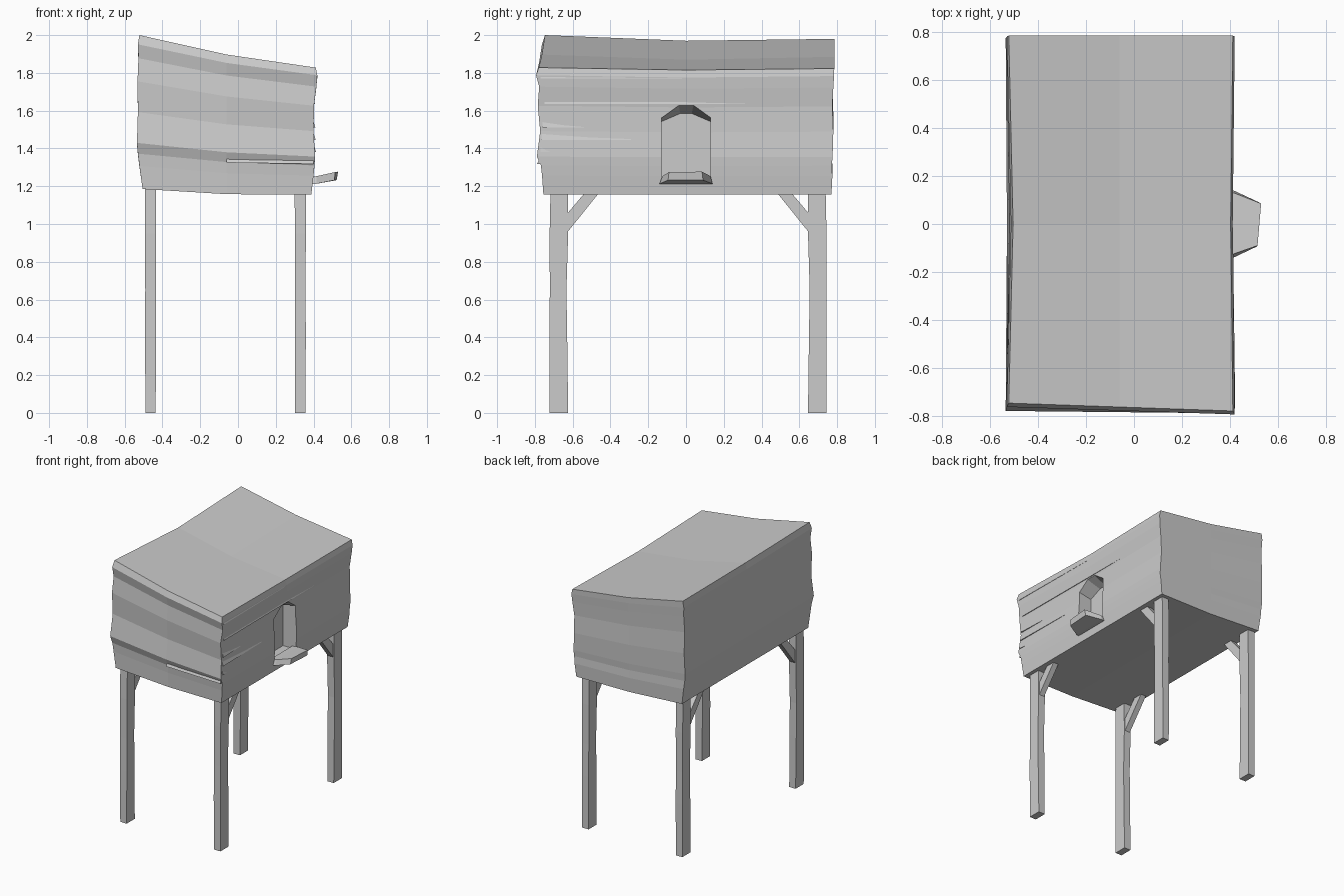
import bpy, bmesh
from mathutils import Vector

cube = bpy.data.objects.get("Cube")
if cube:
    bpy.data.objects.remove(cube, do_unlink=True)

grey = bpy.data.materials.new("weathered_grey")
grey.use_nodes = True
grey.diffuse_color = (0.6, 0.6, 0.6, 1)
grey.node_tree.nodes["Principled BSDF"].inputs["Base Color"].default_value = grey.diffuse_color


def finish(name, bm):
    bmesh.ops.recalc_face_normals(bm, faces=bm.faces)
    mesh = bpy.data.meshes.new(name)
    bm.to_mesh(mesh)
    bm.free()
    mesh.materials.append(grey)
    obj = bpy.data.objects.new(name, mesh)
    bpy.context.collection.objects.link(obj)
    return obj


def skin(bm, rings):
    """Bridge equal-length rings of points; returns the vertex rings."""
    rows = [[bm.verts.new(p) for p in ring] for ring in rings]
    n = len(rows[0])
    for a, b in zip(rows, rows[1:]):
        for i in range(n):
            j = (i + 1) % n
            bm.faces.new((a[i], a[j], b[j], b[i]))
    return rows


def loft(name, rings):
    bm = bmesh.new()
    rows = skin(bm, rings)
    bm.faces.new(rows[0])
    bm.faces.new(rows[-1])
    return finish(name, bm)


# Body: wavy wall outlines at rising heights, under a sagging sloped roof
levels = (0, .15, .23, .30, .50, .70, .85, .94, 1)
front = (.755, .76, .765, .785, .765, .775, .765, .78, .765)
right = (.388, .40, .405, .408, .40, .402, .415, .42, .412)
back = (.77, .775, .772, .776, .78, .775, .78, .784, .785)
left = (.505, .522, .53, .535, .53, .532, .527, .53, .522)
bottom_z = {-1: 1.185, 0: 1.158, 1: 1.155}
top_z = {-1: (2.0, 1.97, 1.98), 0: (1.897, 1.87, 1.885), 1: (1.828, 1.815, 1.823)}
around = ((-1, -1), (0, -1), (1, -1), (1, 0), (1, 1), (0, 1), (-1, 1), (-1, 0))


def wall_point(k, sx, sy):
    t = levels[k]
    pinch = 0.018 * t * (sy == 0)
    x = {-1: -left[k] + pinch, 0: -0.06, 1: right[k] - pinch / 2}[sx]
    y = {-1: -front[k], 0: 0, 1: back[k]}[sy]
    if sy < 0:
        y -= 0.035 * x * t
    low = bottom_z[sx]
    return Vector((x, y, low + t * (top_z[sx][sy + 1] - low)))


bm = bmesh.new()
rows = skin(bm, [[wall_point(k, *s) for s in around] for k in range(len(levels))])
for row, k in ((rows[0], 0), (rows[-1], len(levels) - 1)):
    centre = bm.verts.new(wall_point(k, 0, 0))
    for i in (0, 2, 4, 6):
        bm.faces.new((row[i - 1], row[i], row[i + 1], centre))
body = finish("coop_body", bm)

# Doorway: arched recess, narrowing slightly inward
def arch(x, drop, half):
    return [(x, -.13, 1.23), (x, .13, 1.23), (x, .13, 1.565 - drop / 2),
            (x, half, 1.63 - drop), (x, -half, 1.63 - drop), (x, -.13, 1.565 - drop / 2)]


cutter = loft("doorway_cutter", [arch(.29, .045, .03), arch(.405, 0, .04), arch(.5, 0, .04)])
cutter.hide_render = True
cut = body.modifiers.new("doorway", "BOOLEAN")
cut.operation = "DIFFERENCE"
cut.solver = "EXACT"
cut.object = cutter
graph = bpy.context.evaluated_depsgraph_get()
carved = bpy.data.meshes.new_from_object(body.evaluated_get(graph))
body.modifiers.clear()
body.data = carved
bpy.data.objects.remove(cutter, do_unlink=True)

# Landing ledge: tapered board tilting upward
loft("landing_ledge", [
    [(.37, -.14, 1.21), (.37, .14, 1.21), (.37, .125, 1.25), (.37, -.125, 1.25)],
    [(.415, -.14, 1.213), (.415, .14, 1.213), (.415, .13, 1.253), (.415, -.125, 1.253)],
    [(.51, -.095, 1.232), (.522, .09, 1.232), (.53, .085, 1.277), (.515, -.09, 1.275)]])

# Lapped plank edges, thin wedges tapering to nothing along the wall
def lap(name, start, end, out):
    start, end, out = Vector(start), Vector(end), Vector(out)
    up = Vector((0, 0, .05))
    loft(name, [[start - out, start + out, start - out + up],
                [end - out, end + out * .3, end - out + up / 2]])


for i, (z, y0, y1, x) in enumerate(((1.77, -.77, -.02, .414), (1.51, -.76, -.54, .402),
                                    (1.445, -.765, -.29, .403), (1.38, -.77, -.7, .406),
                                    (1.635, -.75, .7, .4))):
    lap(f"side_plank_lap_{i + 1}", (x, y0, z), (x - .004, y1, z), (.008, 0, 0))
lap("front_plank_lap", (.40, -.776, 1.318), (-.06, -.778, 1.325), (0, -.012, 0))

# Legs with slightly uneven faces, each with a diagonal brace toward the middle
for side, x in (("left", .33), ("right", -.463)):
    for end, s, y in (("front", -1, .673), ("back", 1, .695)):
        rings = []
        for z, wx, wy, dy in ((0, .027, .049, 0), (.4, .029, .047, .003), (.65, .028, .044, .004),
                              (.95, .029, .049, 0), (1.19, .03, .046, -.002)):
            cy = s * (y + dy)
            rings.append([(x - wx, cy - wy, z), (x + wx, cy - wy, z),
                          (x + wx, cy + wy, z), (x - wx, cy + wy, z)])
        loft(f"{end}_{side}_leg", rings)
        inner = y - .05
        loft(f"{end}_{side}_brace", [
            [(x + w, s * (inner + .01), .95), (x + w, s * (inner + .01), 1.05),
             (x + w, s * (inner - .1), 1.18), (x + w, s * (inner - .175), 1.18)]
            for w in (-.022, .022)])
